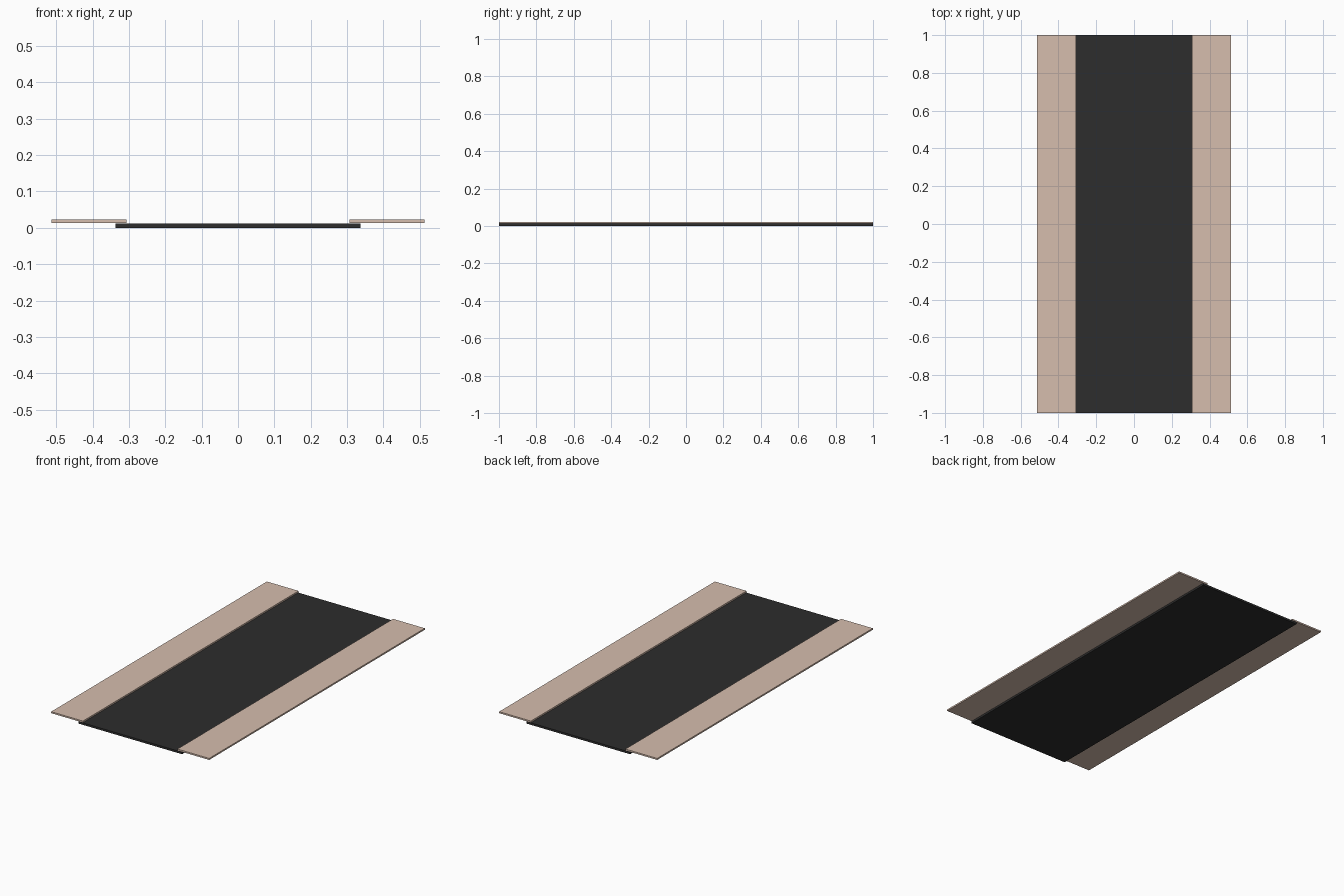
import bpy

if "Cube" in bpy.data.objects:
    bpy.data.objects.remove(bpy.data.objects["Cube"])


def material(name, color):
    mat = bpy.data.materials.new(name)
    mat.diffuse_color = color
    mat.use_nodes = True
    mat.node_tree.nodes["Principled BSDF"].inputs["Base Color"].default_value = mat.diffuse_color
    return mat


def slab(name, x0, x1, z0, z1, mat):
    bpy.ops.mesh.primitive_cube_add(size=1, location=((x0 + x1) / 2, 0, (z0 + z1) / 2))
    obj = bpy.context.object
    obj.name = name
    obj.scale = (x1 - x0, 2.0, z1 - z0)
    bpy.ops.object.transform_apply(location=False, rotation=False, scale=True)
    obj.data.materials.append(mat)
    return obj


dark = material("dark_surface", (0.026, 0.026, 0.026, 1))
tan = material("tan_edge", (0.67, 0.51, 0.42, 0.8))

# Dark central strip
slab("center_strip", -0.337, 0.337, 0.0, 0.012, dark)

# Tan side panels overlapping the strip's edges
for side, name in ((-1, "left_panel"), (1, "right_panel")):
    x0, x1 = sorted((side * 0.307, side * 0.513))
    slab(name, x0, x1, 0.0135, 0.0225, tan)
